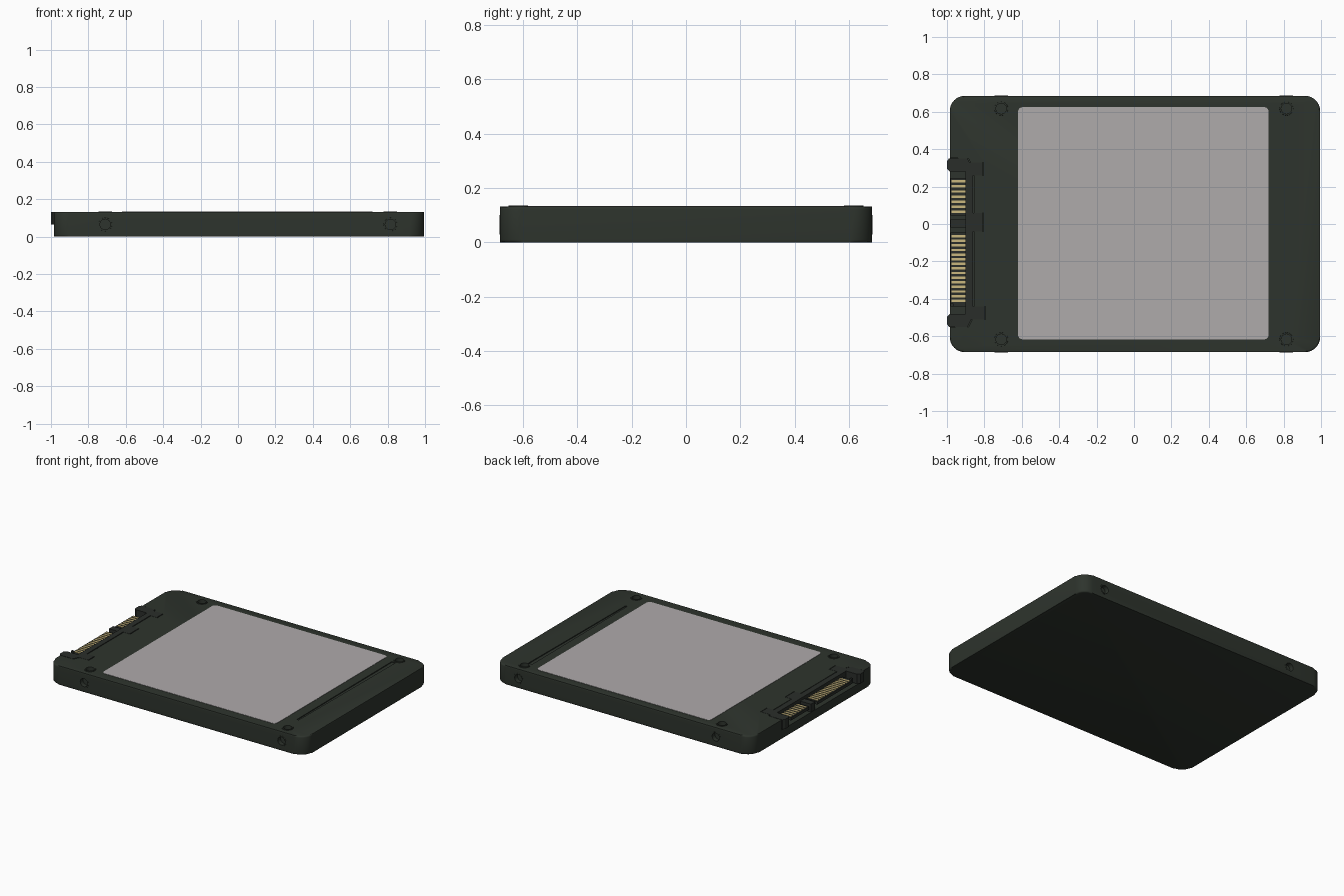
import bpy, bmesh, math
from mathutils import Matrix, Vector

if "Cube" in bpy.data.objects:
    bpy.data.objects.remove(bpy.data.objects["Cube"])


def material(name, rgb):
    m = bpy.data.materials.new(name)
    m.diffuse_color = (*rgb, 1)
    m.use_nodes = True
    m.node_tree.nodes["Principled BSDF"].inputs["Base Color"].default_value = m.diffuse_color
    return m


CASE = material("dark green grey", (0.027, 0.034, 0.026))
PLASTIC = material("connector black", (0.023, 0.027, 0.023))
LABEL = material("label grey", (0.43, 0.405, 0.41))
GOLD = material("contact gold", (0.60, 0.48, 0.21))


def finish(name, bm, mat, smooth=True):
    bmesh.ops.recalc_face_normals(bm, faces=bm.faces)
    me = bpy.data.meshes.new(name)
    bm.to_mesh(me)
    bm.free()
    me.materials.append(mat)
    ob = bpy.data.objects.new(name, me)
    bpy.context.collection.objects.link(ob)
    if smooth:
        shade(ob)
    return ob


def shade(ob):
    bpy.ops.object.select_all(action='DESELECT')
    ob.select_set(True)
    bpy.context.view_layer.objects.active = ob
    bpy.ops.object.shade_smooth_by_angle(angle=math.radians(35))


def prism(bm, pts, z0, z1):
    low = [bm.verts.new((x, y, z0)) for x, y in pts]
    high = [bm.verts.new((x, y, z1)) for x, y in pts]
    n = len(pts)
    bm.faces.new(low[::-1])
    bm.faces.new(high)
    for i in range(n):
        j = (i + 1) % n
        bm.faces.new((low[i], low[j], high[j], high[i]))


def box(bm, x0, x1, y0, y1, z0, z1):
    prism(bm, [(x0, y0), (x1, y0), (x1, y1), (x0, y1)], z0, z1)


def rounded(x0, x1, y0, y1, r, seg=8):
    pts = []
    corners = [(x1 - r, y1 - r), (x0 + r, y1 - r), (x0 + r, y0 + r), (x1 - r, y0 + r)]
    for k, (cx, cy) in enumerate(corners):
        for i in range(seg + 1):
            a = math.pi / 2 * (k + i / seg)
            pts.append((cx + r * math.cos(a), cy + r * math.sin(a)))
    return pts


TOP = 0.131
HX = (-0.71, 0.815)      # screw positions along the case
HY = 0.617

# screw positions: (point on surface, outward direction)
holes = [(Vector((x, s * HY, TOP)), Vector((0, 0, 1))) for x in HX for s in (-1, 1)]
holes += [(Vector((x, s * 0.685, 0.065)), Vector((0, s, 0))) for x in HX for s in (-1, 1)]

# case: rounded slab with softened rims
bm = bmesh.new()
prism(bm, rounded(-0.985, 0.995, -0.685, 0.685, 0.08), 0, TOP)
rims = [e for e in bm.edges if abs(e.verts[0].co.z - e.verts[1].co.z) < 1e-5]
bmesh.ops.bevel(bm, geom=rims, offset=0.01, segments=3, affect='EDGES', profile=0.5)
case = finish("case", bm, CASE, False)

# connector outline on the top, with locating tabs on the inner side
tabs = [(-0.89, -0.55), (-0.87, -0.51), (-0.80, -0.51), (-0.80, -0.44), (-0.86, -0.44),
        (-0.86, -0.04), (-0.81, -0.04), (-0.81, 0.06), (-0.86, 0.06), (-0.86, 0.26),
        (-0.81, 0.26), (-0.81, 0.33), (-0.88, 0.33), (-0.89, 0.35)]

# cutter: connector bay, screw holes and tapered groove
bm = bmesh.new()
bay = [(-1.1, -0.556)] + [(x + 0.005, y) for x, y in tabs] + [(-1.1, 0.356)]
prism(bm, bay, 0.06, 0.3)
prism(bm, [(0.79, -0.48), (0.804, -0.48), (0.815, 0.575), (0.785, 0.575)], TOP - 0.006, 0.2)
for p, d in holes:
    m = Matrix.Translation(p) @ d.to_track_quat('Z', 'Y').to_matrix().to_4x4()
    bmesh.ops.create_cone(bm, cap_ends=True, segments=24, radius1=0.028,
                          radius2=0.028, depth=0.06, matrix=m)
cutter = finish("case_cutter", bm, CASE, False)
cutter.hide_render = True
mod = case.modifiers.new("cuts", 'BOOLEAN')
mod.operation, mod.solver, mod.object = 'DIFFERENCE', 'EXACT', cutter
bpy.context.view_layer.objects.active = case
bpy.ops.object.modifier_apply(modifier=mod.name)
bpy.data.objects.remove(cutter)
shade(case)

# thin raised collars around the screw holes
bm = bmesh.new()
for p, d in holes:
    h = 0.004 if d.z else 0.001
    m = Matrix.Translation(p) @ d.to_track_quat('Z', 'Y').to_matrix().to_4x4()
    rings = []
    for r, z in ((0.037, -0.002), (0.036, h), (0.028, h), (0.028, -0.002)):
        rings.append([bm.verts.new(m @ Vector((r * math.cos(i * math.tau / 24),
                                               r * math.sin(i * math.tau / 24), z)))
                      for i in range(24)])
    for a, b in zip(rings, rings[1:] + rings[:1]):
        for i in range(24):
            j = (i + 1) % 24
            bm.faces.new((a[i], a[j], b[j], b[i]))
finish("screw_collars", bm, CASE)

# label plate
bm = bmesh.new()
prism(bm, rounded(-0.62, 0.72, -0.617, 0.625, 0.025, 5), TOP - 0.002, TOP + 0.002)
finish("label", bm, LABEL)

# connector shell: C shape whose arms reach past the case edge
shell = [(-0.99, -0.55)] + tabs + [(-0.99, 0.35), (-1.0, 0.335), (-1.0, 0.295), (-0.985, 0.28),
         (-0.90, 0.28), (-0.90, -0.48), (-0.985, -0.48), (-1.0, -0.495), (-1.0, -0.535)]
bm = bmesh.new()
prism(bm, shell, 0.065, TOP + 0.001)
finish("connector_shell", bm, PLASTIC, False)

# contact blades with end keys, then the gold contacts
bm = bmesh.new()
for y0, y1 in ((-0.44, -0.045), (0.045, 0.245)):
    box(bm, -0.982, -0.89, y0, y1, 0.085, 0.105)
box(bm, -0.982, -0.965, -0.44, -0.425, 0.105, 0.12)
box(bm, -0.982, -0.89, -0.02, 0.025, 0.06, 0.115)
finish("contact_blades", bm, PLASTIC, False)

bm = bmesh.new()
for count, y0, y1 in ((15, -0.41, -0.065), (7, 0.065, 0.228)):
    for i in range(count):
        y = y0 + (y1 - y0) * i / (count - 1)
        box(bm, -0.975, -0.90, y - 0.0065, y + 0.0065, 0.104, 0.108)
finish("gold_contacts", bm, GOLD, False)
